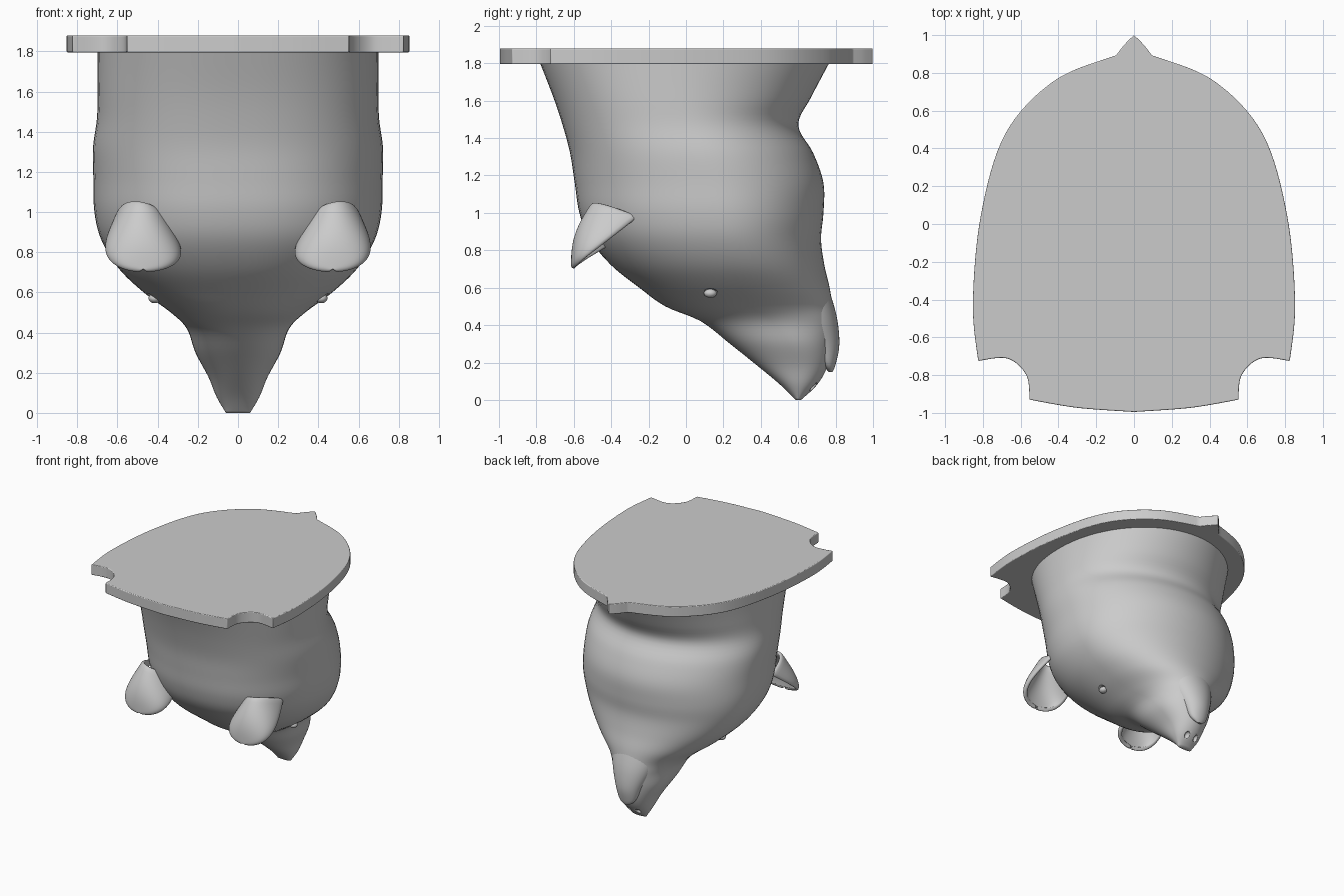
import bpy, bmesh, math

if "Cube" in bpy.data.objects:
    bpy.data.objects.remove(bpy.data.objects["Cube"])


def catmull(pts, n):
    """Smooth curve through tuples of any length, n steps per span."""
    out = []
    for i in range(len(pts) - 1):
        a, b, c, d = pts[max(i - 1, 0)], pts[i], pts[i + 1], pts[min(i + 2, len(pts) - 1)]
        for k in range(n):
            t = k / n
            out.append(tuple(0.5 * (2*q + (r-p)*t + (2*p - 5*q + 4*r - s)*t*t + (3*q - p - 3*r + s)*t**3)
                             for p, q, r, s in zip(a, b, c, d)))
    out.append(tuple(pts[-1]))
    return out


def make(name, verts, faces, angle=60):
    me = bpy.data.meshes.new(name)
    me.from_pydata(verts, [], faces)
    bm = bmesh.new()
    bm.from_mesh(me)
    bmesh.ops.recalc_face_normals(bm, faces=bm.faces)
    bm.to_mesh(me)
    bm.free()
    ob = bpy.data.objects.new(name, me)
    bpy.context.collection.objects.link(ob)
    bpy.ops.object.select_all(action='DESELECT')
    ob.select_set(True)
    bpy.context.view_layer.objects.active = ob
    bpy.ops.object.shade_smooth_by_angle(angle=math.radians(angle))
    return ob


def section(row, a):
    """Egg-shaped horizontal slice: z, front y, back y, half width, y of widest point."""
    z, y0, y1, w, yw = row
    c, s = math.cos(a), math.sin(a)
    e = 2 if s > 0 else 2.35
    depth = (y1 - yw) if s > 0 else (yw - y0)
    return (w * math.copysign(abs(c) ** (2 / e), c),
            yw + depth * math.copysign(abs(s) ** (2 / e), s), z)


def bridge(rows, n, closed):
    """Quads joining rows of n points each."""
    return [(i*n + k, i*n + (k+1) % n, (i+1)*n + (k+1) % n, (i+1)*n + k)
            for i in range(rows - 1) for k in range(n if closed else n - 1)]


def loft(name, rows, n=72):
    verts = [section(r, math.tau * k / n) for r in rows for k in range(n)]
    last = (len(rows) - 1) * n
    caps = [tuple(range(n)), tuple(range(last, last + n))]
    return make(name, verts, bridge(len(rows), n, True) + caps)


def ball(name, loc, scale, tilt=0):
    bpy.ops.mesh.primitive_uv_sphere_add(segments=24, ring_count=12, radius=1,
                                         location=loc, rotation=(tilt, 0, 0))
    ob = bpy.context.object
    ob.name = name
    ob.scale = scale
    bpy.ops.object.shade_smooth()
    return ob


# Wall plaque: shield outline with a pointed end and two scooped corners
arcs = [[(0, 1), (.05, .95), (.095, .893)],
        [(.095, .893), (.42, .76), (.68, .48), (.81, .05), (.853, -.42), (.825, -.725)],
        [(.825, -.725), (.67, -.712), (.57, -.8), (.553, -.93)],
        [(.553, -.93), (.3, -.973), (0, -.995)]]
half = [(0, 1)]
for arc in arcs:
    half += catmull(arc, 8)[1:]
outline = half + [(-x, y) for x, y in half[-2:0:-1]]
m = len(outline)
verts = [(x, y, z) for z in (1.795, 1.88) for x, y in outline]
caps = [tuple(range(m)), tuple(range(m, 2 * m))]
plaque = make("plaque", verts, bridge(2, m, True) + caps, 35)
bev = plaque.modifiers.new("edge", 'BEVEL')
bev.width, bev.segments, bev.limit_method = .012, 3, 'ANGLE'
bev.angle_limit = math.radians(50)

# Head: neck, skull, cheeks and snout
head_rows = catmull([
    (1.80, -.78, .765, .70, -.05),
    (1.62, -.71, .67, .70, -.04),
    (1.47, -.66, .60, .702, -.01),
    (1.32, -.62, .68, .722, .07),
    (1.16, -.595, .735, .72, .13),
    (1.00, -.57, .735, .715, .17),
    (.86, -.515, .722, .68, .20),
    (.72, -.40, .74, .595, .24),
    (.60, -.25, .768, .47, .29),
    (.50, -.11, .783, .335, .35),
    (.42, .08, .795, .255, .46),
    (.30, .235, .78, .212, .55),
    (.18, .385, .757, .148, .60),
    (.08, .505, .70, .107, .61),
    (0, .585, .615, .06, .60)], 5)
head = loft("head", head_rows)

# Lower jaw tucked behind the snout
loft("lower_jaw", catmull([(.62, .50, .755, .22, .60),
                           (.45, .57, .805, .18, .66),
                           (.30, .66, .82, .115, .73),
                           (.19, .73, .80, .07, .76),
                           (.148, .765, .782, .02, .774)], 5), 40)


def side_x(y, z):
    """Half width of the head at a given y and z."""
    row = min(head_rows, key=lambda r: abs(r[0] - z))
    pts = [section(row, math.pi * (k / 200 - .5)) for k in range(201)]
    return min(pts, key=lambda p: abs(p[1] - y))[0]


def hollow(loc, scale, tilt=0):
    cutter = ball("hollow_cutter", loc, scale, tilt)
    cutter.hide_render = True
    cutter.hide_set(True)
    mod = head.modifiers.new("hollow", 'BOOLEAN')
    mod.operation, mod.object, mod.solver = 'DIFFERENCE', cutter, 'EXACT'


def mix(a, b, t):
    return a + (b - a) * t


def ear_point(s, t, a):
    """Half-cone cup, open toward the snout; t runs from base to tip, a across."""
    w = (.11 + .14 * t) * math.sqrt(1 - t ** 3) + .006
    f = math.sin(a) ** .9 if 0 < a < 3.14 else 0
    bulge = .035 * math.sin(math.pi * t)
    rim_y, rim_z = mix(-.25, -.595, t), mix(.95, .715, t)
    out_y, out_z = mix(-.49, -.6, t) - bulge, mix(1.05, .715, t)
    return (s * (.472 - w * math.cos(a)), mix(rim_y, out_y, f),
            mix(rim_z, out_z, f) - .03 * math.cos(a) * (1 - t))


ex = side_x(.13, .57)
for s in (1, -1):
    # Eyes in shallow sockets, and nostrils
    hollow((s * (ex + .012), .13, .57), (.035, .042, .026))
    ball("eye", (s * (ex - .014), .13, .57), (.03, .034, .024))
    hollow((s * .042, .685, .065), (.02, .03, .028), math.radians(40))

    # Ears
    n, steps = 17, 14
    verts = [ear_point(s, math.sin(math.pi / 2 * i / steps), math.pi * k / (n - 1))
             for i in range(steps + 1) for k in range(n)]
    ear = make("ear", verts, bridge(steps + 1, n, False), 180)
    shell = ear.modifiers.new("thickness", 'SOLIDIFY')
    shell.thickness, shell.offset = .03, 0
    sub = ear.modifiers.new("smooth", 'SUBSURF')
    sub.levels = sub.render_levels = 1
